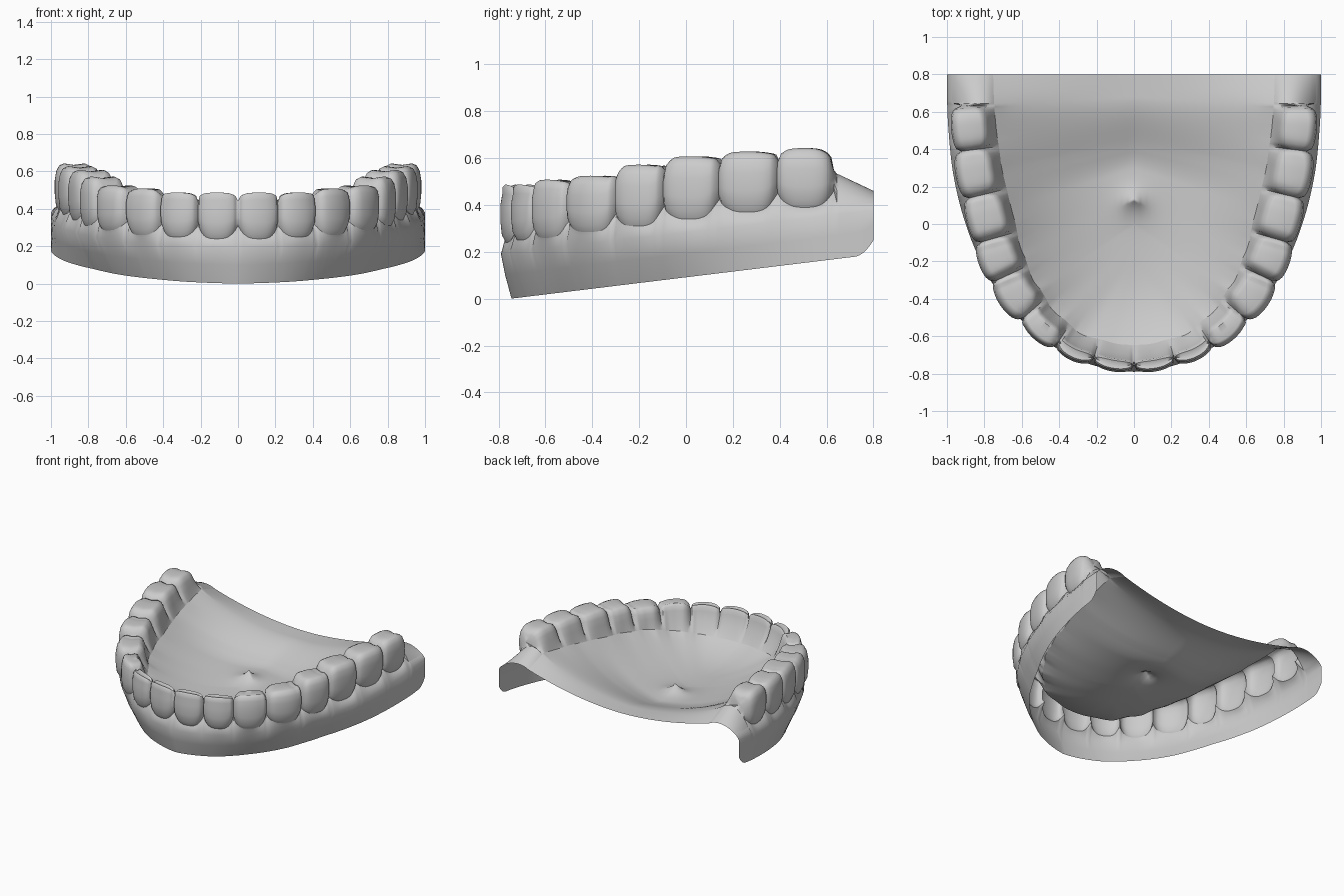
import bpy, bmesh, math
from mathutils import Vector

if "Cube" in bpy.data.objects:
    bpy.data.objects.remove(bpy.data.objects["Cube"])

# ---------- helpers ----------
def lerp(a, b, t):
    return a + (b - a) * t

def clamp(t):
    return max(0.0, min(1.0, t))

def smooth(t):
    t = clamp(t)
    return t * t * (3 - 2 * t)

def catmull(pts, n):
    """Smooth plan curve through 2D points, symmetric at its start."""
    p = [Vector((-pts[1][0], pts[1][1]))] + [Vector(q) for q in pts]
    p.append(2 * p[-1] - p[-2])
    out = []
    for i in range(1, len(p) - 2):
        a, b, c, d = p[i - 1:i + 3]
        for k in range(n):
            t = k / n
            out.append(0.5 * (2 * b + (c - a) * t + (2 * a - 5 * b + 4 * c - d) * t * t
                              + (3 * b - a - 3 * c + d) * t ** 3))
    out.append(Vector(pts[-1]))
    return out

def base_z(y):
    return max(0.0, (y + 0.75) * 0.122)

def sheet(name, rows):
    """Open grid surface, mirrored to the other side."""
    bm = bmesh.new()
    grid = [[bm.verts.new(c) for c in row] for row in rows]
    for r0, r1 in zip(grid, grid[1:]):
        for j in range(len(r0) - 1):
            bm.faces.new((r0[j], r1[j], r1[j + 1], r0[j + 1]))
    bmesh.ops.remove_doubles(bm, verts=bm.verts, dist=.0003)
    me = bpy.data.meshes.new(name)
    bm.to_mesh(me)
    bm.free()
    ob = bpy.data.objects.new(name, me)
    bpy.context.collection.objects.link(ob)
    ob.modifiers.new("mirror", 'MIRROR')
    bpy.ops.object.select_all(action='DESELECT')
    ob.select_set(True)
    bpy.context.view_layer.objects.active = ob
    bpy.ops.object.shade_smooth_by_angle(angle=math.radians(50))

# ---------- layout ----------
# per tooth: centre x, y, half width, outer reach, top thickness, base thickness, gum z, top z
TEETH = [(.105, -.715, .105, .074, .075, .15, .24, .487),
         (.305, -.660, .103, .076, .080, .15, .25, .487),
         (.475, -.550, .108, .088, .130, .18, .26, .508),
         (.630, -.375, .116, .104, .195, .22, .285, .525),
         (.722, -.180, .110, .113, .210, .24, .31, .572),
         (.785, .035, .122, .113, .215, .25, .34, .608),
         (.843, .275, .122, .112, .208, .25, .37, .628),
         (.873, .515, .118, .105, .198, .24, .39, .643)]
N = 8                       # steps per half tooth
keys = [(0, -.722)]
for i, t in enumerate(TEETH):
    keys.append(t[:2])
    if i < 7:
        n = TEETH[i + 1]
        f = t[2] / (t[2] + n[2])
        keys.append((lerp(t[0], n[0], f), lerp(t[1], n[1], f)))
keys += [(.882, .632), (.886, .72), (.888, .80)]     # pad behind the last molar
mid = catmull(keys, N)
arch = catmull([(0, -.79), (.25, -.745), (.45, -.64), (.66, -.455), (.80, -.24),
                (.90, 0), (.965, .26), (.993, .52), (1, .72), (1, .85)], 60)

def tooth_values(i):
    """Tooth measurements at a station, blended with the neighbour near a gap."""
    k = min(i // (2 * N), 7)
    u = (i - k * 2 * N) / N - 1
    other = min(7, max(0, k + (1 if u > 0 else -1)))
    b = .5 * clamp((abs(u) - .6) / .4)
    vals = [lerp(x, y, b) for x, y in zip(TEETH[k][3:], TEETH[other][3:])]
    g = 1 - (1 - abs(u) ** 2.7) ** (1 / 2.3)          # 0 mid tooth, 1 in the gap
    return vals, g, u

# ---------- cross-sections along the arch ----------
wall, crowns, inner_edge = [], [], []
last = len(mid) - 1
for i, m in enumerate(mid):
    tan = (mid[min(i + 1, last)] - mid[max(i - 1, 0)]).normalized()
    if i == 0:
        tan = Vector((1, 0))
    if i >= 16 * N:
        tan = Vector((0, 1))
    out = Vector((tan.y, -tan.x))
    D = min((abs((a - m).dot(tan)), (a - m).dot(out)) for a in arch if (a - m).dot(out) > 0)[1]
    s = i / last

    def at(d, z):
        q = m + out * d
        return Vector((q.x if i else 0, q.y, z))

    lift = .06 * clamp((m.y - .72) / .08) ** 2        # rounded rear lower corner
    inset = (.045 + .04 * math.sin(math.pi * min(1, s * 1.15))) * (1 - clamp((s - .55) / .35))
    zb = base_z(at(D - inset, 0).y)
    if i <= 16 * N:                                   # crown section
        (vo, tt, tb, zg, zt), g, u = tooth_values(i)
        front = clamp((.2 - tt) / .12)
        end = 1 if i > 15 * N else 0                  # rounder back on the last molar
        zg += .07 * abs(u) ** 3                       # scalloped gum line
        zt -= (.045 + .05 * end) * g
        vi = vo - tt + (.05 + .02 * end) * g * (1 - .6 * front)
        vb = vo - tb
        vo -= (.042 + .02 * end) * g
        zi = zb + lerp(.335, .29, front)
        H = zt - zg
        step = min(tt * .2, .04)
        root = at(vo - .022, zg)
        inner = at(vb, zi)
        crowns.append([root, at(vo - .006, zg + .12 * H), at(vo, zg + .35 * H),
                       at(vo, zg + .65 * H), at(vo - .008, zg + .84 * H),
                       at(vo - step * .6, zg + .96 * H), at(vo - step * 1.2, zt),
                       at((vo + vi) / 2, zt - .008), at(vi + step, zt),
                       at(vi + step * .4, zt - .05 * H), at(vi, zt - .18 * H),
                       at(lerp(vi, vb, .35), lerp(zt, zi, .55)),
                       at(lerp(vi, vb, .75), lerp(zt, zi, .85)), inner])
    else:                                             # soft pad section
        back = clamp((m.y - .64) / .16)
        zg, zi = zb + .24 - .02 * back, zb + .33 - .08 * back
        row = []
        for k in range(14):
            t = k / 13
            row.append(at(lerp(.088, -.135, t), lerp(zg, zi, t)
                          + (.075 - .04 * back) * math.sin(math.pi * t) ** .8))
        crowns.append(row)
        root, inner, vo = row[0], row[-1], .11
    wall.append([at(D - inset, zb + lift), at(D - inset * .4, zb + .10 + lift * .5),
                 at(D, zb + .19), at(lerp(D, vo - .022, .55), lerp(zb + .19, zg, .7)), root])
    inner_edge.append(inner)

# ---------- palate: from the inner gum to the centre line, with a small nub ----------
soft = [v.copy() for v in inner_edge]
for _ in range(40):
    soft = [soft[0]] + [(a + b * 2 + c) / 4 for a, b, c in zip(soft, soft[1:], soft[2:])] + [soft[-1]]
PAL = 18
palate = []
for hard, easy in zip(inner_edge, soft):
    yt = .8 - (.8 - easy.y) * .7
    zc = .2 + .02 * clamp(yt / .4) + .10 * smooth((yt - .3) / .38)
    power = lerp(2.4, 1.9, clamp((easy.y - .3) / .5))
    row = []
    for k in range(PAL + 1):
        r = 1 - k / PAL
        e = lerp(easy, hard, r ** 12)
        x, y = e.x * r, lerp(yt, e.y, r)
        z = lerp(zc, e.z, r ** power) + .08 * math.exp(-math.hypot(x, y - .13) / .055)
        row.append(Vector((x, y, z)))
    palate.append(row)

sheet("gum_wall", wall)
sheet("teeth", crowns)
sheet("palate", palate)
